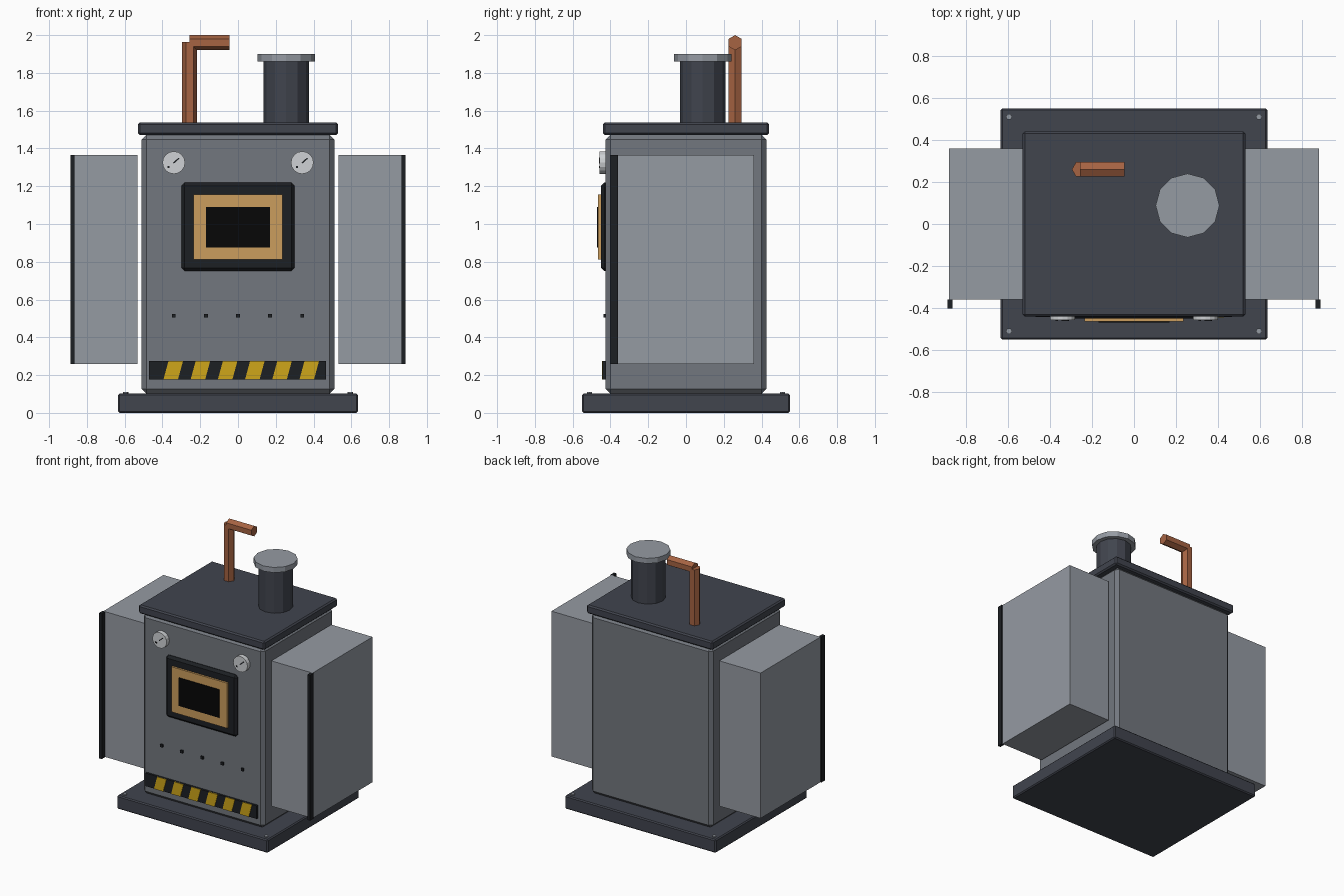
import bpy, bmesh
from math import pi
from mathutils import Matrix

if "Cube" in bpy.data.objects:
    bpy.data.objects.remove(bpy.data.objects["Cube"])


def material(name, rgb):
    m = bpy.data.materials.new(name)
    m.diffuse_color = (*rgb, 1)
    m.use_nodes = True
    m.node_tree.nodes["Principled BSDF"].inputs["Base Color"].default_value = m.diffuse_color
    return m


IRON = material("dark_iron", (0.052, 0.058, 0.076))
STEEL = material("steel", (0.17, 0.185, 0.21))
PANEL = material("light_steel", (0.30, 0.325, 0.365))
BLACK = material("black", (0.012, 0.014, 0.017))
GLASS = material("dark_glass", (0.002, 0.002, 0.002))
BRASS = material("brass", (0.60, 0.34, 0.11))
COPPER = material("copper", (0.38, 0.125, 0.055))
YELLOW = material("yellow", (0.62, 0.38, 0.01))
DIAL = material("dial", (0.62, 0.64, 0.66))


def finish(name, bm, mat):
    bmesh.ops.recalc_face_normals(bm, faces=bm.faces)
    me = bpy.data.meshes.new(name)
    bm.to_mesh(me)
    bm.free()
    me.materials.append(mat)
    ob = bpy.data.objects.new(name, me)
    bpy.context.collection.objects.link(ob)
    return ob


def box(name, lo, hi, mat, bevel=0, rot=0):
    """Box between two corners, optional chamfer and turn about y."""
    size = [b - a for a, b in zip(lo, hi)]
    mid = [(a + b) / 2 for a, b in zip(lo, hi)]
    bm = bmesh.new()
    bmesh.ops.create_cube(bm, size=1, matrix=Matrix.Translation(mid)
                          @ Matrix.Rotation(rot, 4, 'Y') @ Matrix.Diagonal((*size, 1)))
    ob = finish(name, bm, mat)
    if bevel:
        mod = ob.modifiers.new("bevel", 'BEVEL')
        mod.width, mod.segments = bevel, 1
    return ob


def prism(name, mid, r, depth, sides, mat, axis='Z'):
    """Flat-sided cylinder along an axis."""
    turn = {'Z': Matrix.Identity(4), 'X': Matrix.Rotation(pi / 2, 4, 'Y'),
            'Y': Matrix.Rotation(pi / 2, 4, 'X')}[axis]
    bm = bmesh.new()
    bmesh.ops.create_cone(bm, cap_ends=True, segments=sides, radius1=r, radius2=r, depth=depth,
                          matrix=Matrix.Translation(mid) @ turn @ Matrix.Rotation(pi / 2, 4, 'Z'))
    return finish(name, bm, mat)


# Base, body and top plate
box("base_plate", (-0.635, -0.55, 0), (0.635, 0.55, 0.102), IRON, 0.008)
box("body", (-0.51, -0.425, 0.102), (0.51, 0.425, 1.472), STEEL, 0.025)
box("top_plate", (-0.53, -0.44, 1.472), (0.53, 0.44, 1.537), IRON, 0.01)
for sx in (-1, 1):
    for sy in (-1, 1):
        prism("base_bolt", (sx * 0.595, sy * 0.51, 0.104), 0.015, 0.014, 6, PANEL)

# Side tanks with dark front corner strips
for s in (-1, 1):
    xs = sorted((s * 0.532, s * 0.88))
    box("side_tank", (xs[0], -0.36, 0.26), (xs[1], 0.36, 1.365), PANEL)
    xs = sorted((s * 0.865, s * 0.888))
    box("tank_strip", (xs[0], -0.402, 0.26), (xs[1], -0.36, 1.365), BLACK)

# Chimney and cap
prism("chimney", (0.255, 0.088, 1.69), 0.12, 0.36, 12, IRON)
prism("chimney_cap", (0.255, 0.088, 1.88), 0.152, 0.04, 12, PANEL)

# Copper pipe with elbow
prism("pipe_riser", (-0.256, 0.26, 1.745), 0.04, 0.435, 6, COPPER)
prism("pipe_outlet", (-0.151, 0.26, 1.96), 0.04, 0.212, 6, COPPER, 'X')

# Furnace window
box("window_frame", (-0.3, -0.45, 0.75), (0.3, -0.41, 1.22), BLACK, 0.018)
box("window_trim", (-0.235, -0.465, 0.812), (0.235, -0.44, 1.155), BRASS)
box("window_glass", (-0.17, -0.47, 0.876), (0.17, -0.455, 1.09), GLASS)

# Gauges with needles
for x in (-0.34, 0.34):
    prism("gauge", (x, -0.435, 1.325), 0.06, 0.045, 16, DIAL, 'Y')
    box("gauge_needle", (x - 0.007, -0.461, 1.332), (x + 0.033, -0.455, 1.339), BLACK, rot=-0.72)
    box("gauge_pivot", (x - 0.034, -0.461, 1.296), (x - 0.022, -0.455, 1.306), BLACK)

# Front rivets
for i in range(5):
    x = (i - 2) * 0.17
    box("front_rivet", (x - 0.01, -0.438, 0.504), (x + 0.01, -0.42, 0.524), BLACK)

# Hazard strip with slanted yellow bars
box("hazard_strip", (-0.47, -0.442, 0.176), (0.467, -0.42, 0.275), BLACK)
for i in range(6):
    x = -0.395 + i * 0.144
    bm = bmesh.new()
    face = bm.faces.new([bm.verts.new((px, -0.446, pz)) for px, pz in
                         ((x, 0.176), (x + 0.077, 0.176), (x + 0.104, 0.275), (x + 0.027, 0.275))])
    ext = bmesh.ops.extrude_face_region(bm, geom=[face], use_keep_orig=True)
    verts = [v for v in ext["geom"] if isinstance(v, bmesh.types.BMVert)]
    bmesh.ops.translate(bm, verts=verts, vec=(0, 0.01, 0))
    finish("hazard_bar", bm, YELLOW)
